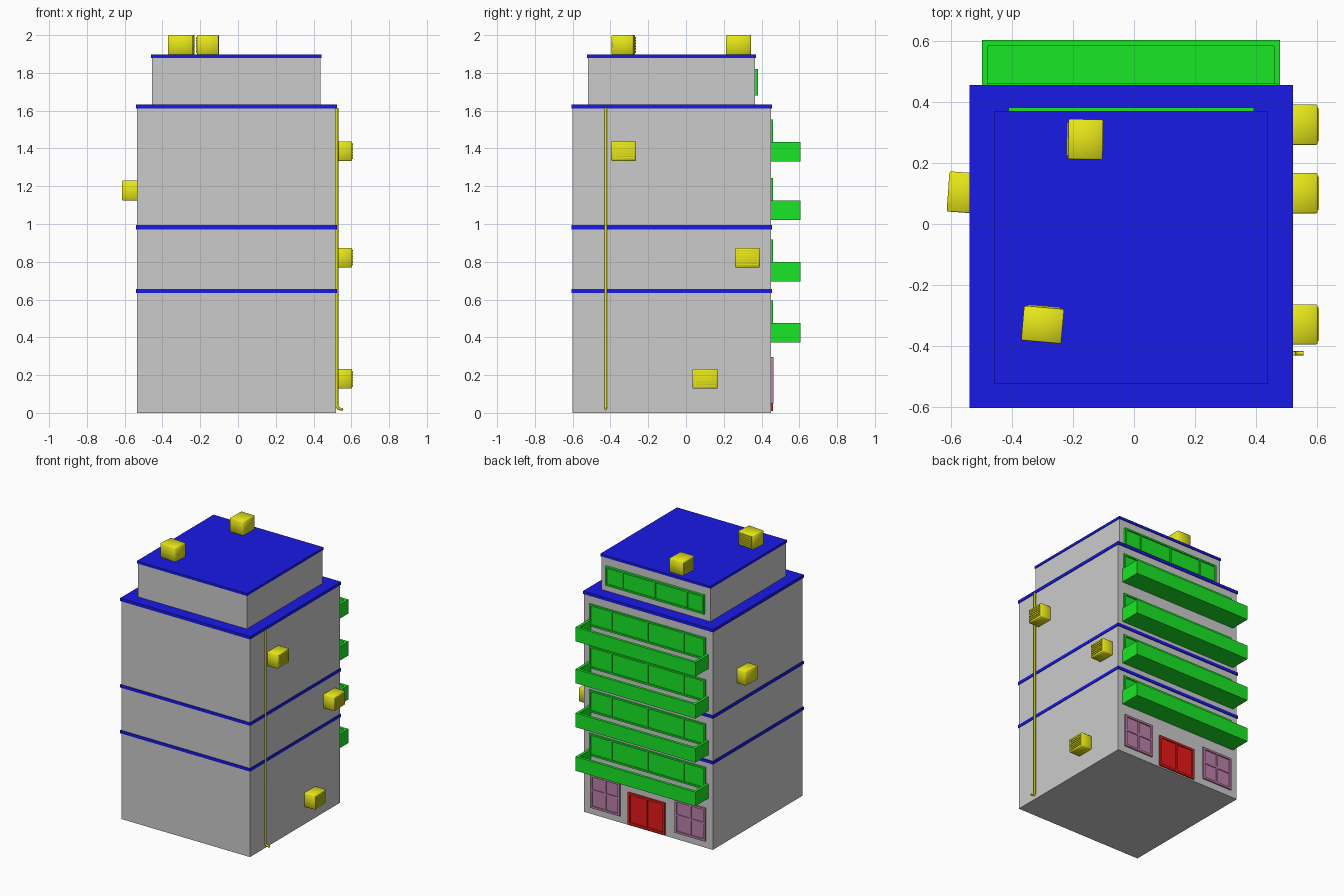
import bpy, bmesh, math
from mathutils import Matrix, Vector

if "Cube" in bpy.data.objects:
    bpy.data.objects.remove(bpy.data.objects["Cube"])


def mat(name, r, g, b):
    m = bpy.data.materials.new(name)
    m.diffuse_color = (r, g, b, 1)
    m.use_nodes = True
    m.node_tree.nodes["Principled BSDF"].inputs["Base Color"].default_value = m.diffuse_color
    return m


BLUE = mat("blue", 0.01, 0.01, 0.8)
GREEN = mat("green", 0.01, 0.8, 0.02)
YELLOW = mat("yellow", 0.8, 0.8, 0.01)
RED = mat("red", 0.8, 0.01, 0.01)
PURPLE = mat("purple", 0.5, 0.22, 0.4)


def add_box(bm, x0, x1, y0, y1, z0, z1):
    m = Matrix.Translation(((x0 + x1) / 2, (y0 + y1) / 2, (z0 + z1) / 2))
    m = m @ Matrix.Diagonal((x1 - x0, y1 - y0, z1 - z0, 1))
    return bmesh.ops.create_cube(bm, size=1, matrix=m)["verts"]


def finish(name, bm, material=None):
    me = bpy.data.meshes.new(name)
    bm.to_mesh(me)
    bm.free()
    ob = bpy.data.objects.new(name, me)
    bpy.context.collection.objects.link(ob)
    if material:
        me.materials.append(material)
    return ob


def boxes(name, material, *bounds):
    bm = bmesh.new()
    for b in bounds:
        add_box(bm, *b)
    return finish(name, bm, material)


def panel(name, material, x0, x1, z0, z1, wall, xbars=(), zbars=(), t=0.012):
    """Framed panel on the +y wall: recessed pane, rim and dividing bars."""
    o, h = wall + 0.012, t / 2
    parts = [(x0, x1, wall - 0.01, wall + 0.003, z0, z1),
             (x0, x1, wall - 0.01, o, z0, z0 + t), (x0, x1, wall - 0.01, o, z1 - t, z1),
             (x0, x0 + t, wall - 0.01, o, z0 + t, z1 - t),
             (x1 - t, x1, wall - 0.01, o, z0 + t, z1 - t)]
    parts += [(x - h, x + h, wall - 0.01, o - 0.002, z0 + t, z1 - t) for x in xbars]
    parts += [(x0 + t, x1 - t, wall - 0.01, o - 0.003, z - h, z + h) for z in zbars]
    return boxes(name, material, *parts)


# main tower and penthouse
boxes("tower_body", None, (-0.534, 0.518, -0.6, 0.45, 0, 1.615))
boxes("penthouse_body", None, (-0.455, 0.436, -0.52, 0.365, 1.615, 1.885))

# blue floor bands and roofs
for i, z in enumerate((0.645, 0.983, 1.622)):
    boxes(f"floor_band_{i}", BLUE, (-0.54, 0.523, -0.605, 0.456, z - 0.011, z + 0.011))
boxes("penthouse_roof", BLUE, (-0.46, 0.441, -0.525, 0.371, 1.88, 1.898))

# balconies with the long windows behind them
for i, z in enumerate((0.373, 0.695, 1.02, 1.33)):
    h, w = z + 0.104, 0.02
    boxes(f"balcony_{i}", GREEN,
          (-0.5, 0.48, 0.445, 0.605, z, z + 0.02),
          (-0.5, 0.48, 0.605 - w, 0.605, z + 0.02, h),
          (-0.5, -0.5 + w, 0.445, 0.605 - w, z + 0.02, h),
          (0.48 - w, 0.48, 0.445, 0.605 - w, z + 0.02, h))
    panel(f"balcony_window_{i}", GREEN, -0.478, 0.472, z + 0.06, z + 0.223, 0.449,
          (-0.3, -0.005, 0.29))
panel("penthouse_window", GREEN, -0.412, 0.395, 1.68, 1.82, 0.37, (-0.27, -0.008, 0.255))

# ground floor entrance and windows
panel("entrance_door", RED, -0.148, 0.155, 0.01, 0.245, 0.449, (0.004,), t=0.016)
for name, x0, x1 in (("ground_window_left", -0.478, -0.23), ("ground_window_right", 0.22, 0.462)):
    panel(name, PURPLE, x0, x1, 0.05, 0.295, 0.45, ((x0 + x1) / 2,), (0.18,), t=0.015)


# air conditioners, grille facing local +x
def air_conditioner(name, loc, angle):
    bm = bmesh.new()
    add_box(bm, -0.058, 0.056, -0.066, 0.066, -0.052, 0.052)
    bmesh.ops.bevel(bm, geom=bm.edges[:], offset=0.004, segments=1, affect='EDGES')
    for f in bm.faces:
        f.smooth = True
    for i in range(6):
        z = -0.036 + i * 0.0144
        add_box(bm, 0.05, 0.061, -0.052, 0.052, z - 0.0035, z + 0.0035)
    for s in (-1, 1):
        add_box(bm, 0.05, 0.059, s * 0.052 - 0.003, s * 0.052 + 0.003, -0.042, 0.042)
    bm.transform(Matrix.Translation(Vector(loc)) @ Matrix.Rotation(math.radians(angle), 4, 'Z'))
    finish(name, bm, YELLOW)


for i, (y, z) in enumerate(((0.326, 0.822), (0.101, 0.18), (-0.33, 1.386))):
    air_conditioner(f"wall_air_conditioner_{i}", (0.547, y, z), 0)
air_conditioner("left_air_conditioner", (-0.553, 0.103, 1.177), -4)
air_conditioner("roof_air_conditioner_front", (-0.3, -0.33, 1.948), 85)
air_conditioner("roof_air_conditioner_back", (-0.16, 0.278, 1.948), 179)

# drain pipe with an elbow at the foot
cu = bpy.data.curves.new("drain_pipe", 'CURVE')
cu.dimensions = '3D'
cu.bevel_depth = 0.007
cu.bevel_resolution = 2
cu.use_fill_caps = True
path = [(0.524, 1.615)] + [(0.544 - 0.02 * math.cos(a), 0.04 - 0.02 * math.sin(a))
                           for a in (i * math.pi / 12 for i in range(7))] + [(0.557, 0.02)]
sp = cu.splines.new('POLY')
sp.points.add(len(path) - 1)
for p, (x, z) in zip(sp.points, path):
    p.co = (x, -0.425, z, 1)
cu.materials.append(YELLOW)
bpy.context.collection.objects.link(bpy.data.objects.new("drain_pipe", cu))
